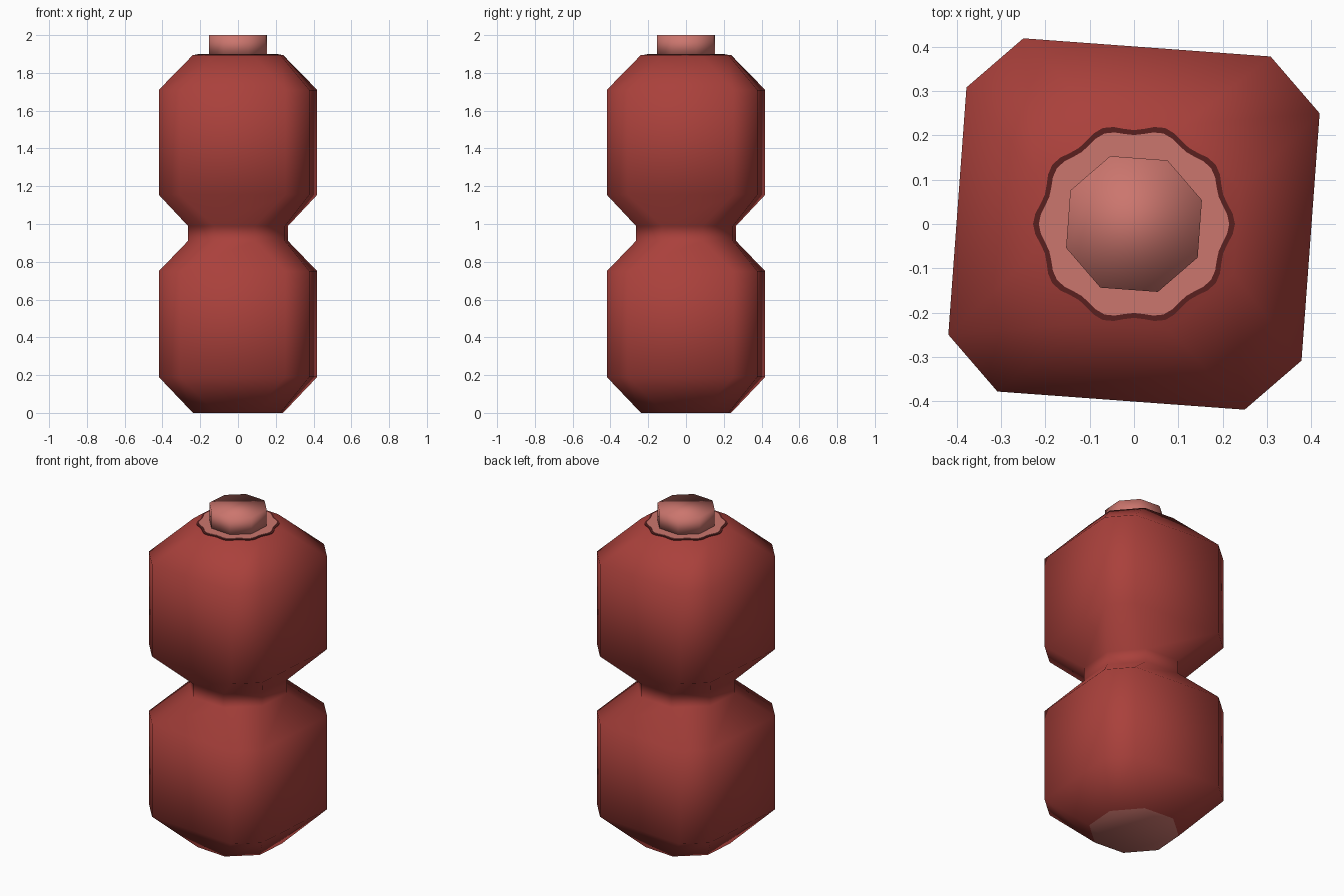
import bpy, bmesh, math

if "Cube" in bpy.data.objects:
    bpy.data.objects.remove(bpy.data.objects["Cube"])

def material(name, rgb):
    m = bpy.data.materials.new(name)
    m.diffuse_color = (*rgb, 1)
    m.use_nodes = True
    m.node_tree.nodes["Principled BSDF"].inputs["Base Color"].default_value = m.diffuse_color
    return m

RED = material("brick red", (0.40, 0.052, 0.044))
PINK = material("pale pink", (0.60, 0.18, 0.155))
MAROON = material("dark maroon", (0.10, 0.014, 0.013))
TWIST = math.radians(-4.2)

def octagon(a, b):
    """Square of half width a with corners cut at b, slightly twisted."""
    pts = [(a, -b), (a, b), (b, a), (-b, a), (-a, b), (-a, -b), (-b, -a), (b, -a)]
    c, s = math.cos(TWIST), math.sin(TWIST)
    return [(x * c - y * s, x * s + y * c) for x, y in pts]

def wavy(r, amp):
    """Scalloped disc outline."""
    out = []
    for i in range(60):
        t = math.tau * i / 60
        q = r + amp * math.cos(10 * t)
        out.append((q * math.cos(t), q * math.sin(t)))
    return out

def loft(name, sections, mats):
    """Skin a stack of (outline, z) sections and close both ends."""
    bm = bmesh.new()
    rings = [[bm.verts.new((x, y, z)) for x, y in o] for o, z in sections]
    n = len(rings[0])
    for r0, r1 in zip(rings, rings[1:]):
        for i in range(n):
            j = (i + 1) % n
            bm.faces.new((r0[i], r0[j], r1[j], r1[i]))
    bm.faces.new(rings[0][::-1])
    bm.faces.new(rings[-1])
    for f in bm.faces:
        f.smooth = True
    me = bpy.data.meshes.new(name)
    bm.to_mesh(me)
    bm.free()
    for m in mats:
        me.materials.append(m)
    ob = bpy.data.objects.new(name, me)
    bpy.context.collection.objects.link(ob)
    return ob

# Two-bulge body with a narrow waist
end, waist, wide = octagon(0.232, 0.096), octagon(0.258, 0.107), octagon(0.40, 0.28)
body = loft("body", [(end, 0), (wide, 0.19), (wide, 0.75), (waist, 0.91),
                     (waist, 0.99), (wide, 1.155), (wide, 1.71), (end, 1.895)], [RED, PINK])

# Pink underside
for f in body.data.polygons:
    if f.center.z < 0.01:
        f.material_index = 1

# Scalloped pink patch on the top, with its dark rim
loft("patch_rim", [(wavy(0.220, 0.008), 1.893), (wavy(0.220, 0.008), 1.898)], [MAROON])
loft("patch", [(wavy(0.208, 0.007), 1.893), (wavy(0.208, 0.007), 1.901)], [PINK])

# Stub on the top
stub = octagon(0.149, 0.065)
loft("stub", [(stub, 1.89), (stub, 2.0)], [PINK])

# Keep the thin plates crisp
for name in ("patch_rim", "patch"):
    for f in bpy.data.objects[name].data.polygons:
        f.use_smooth = False
